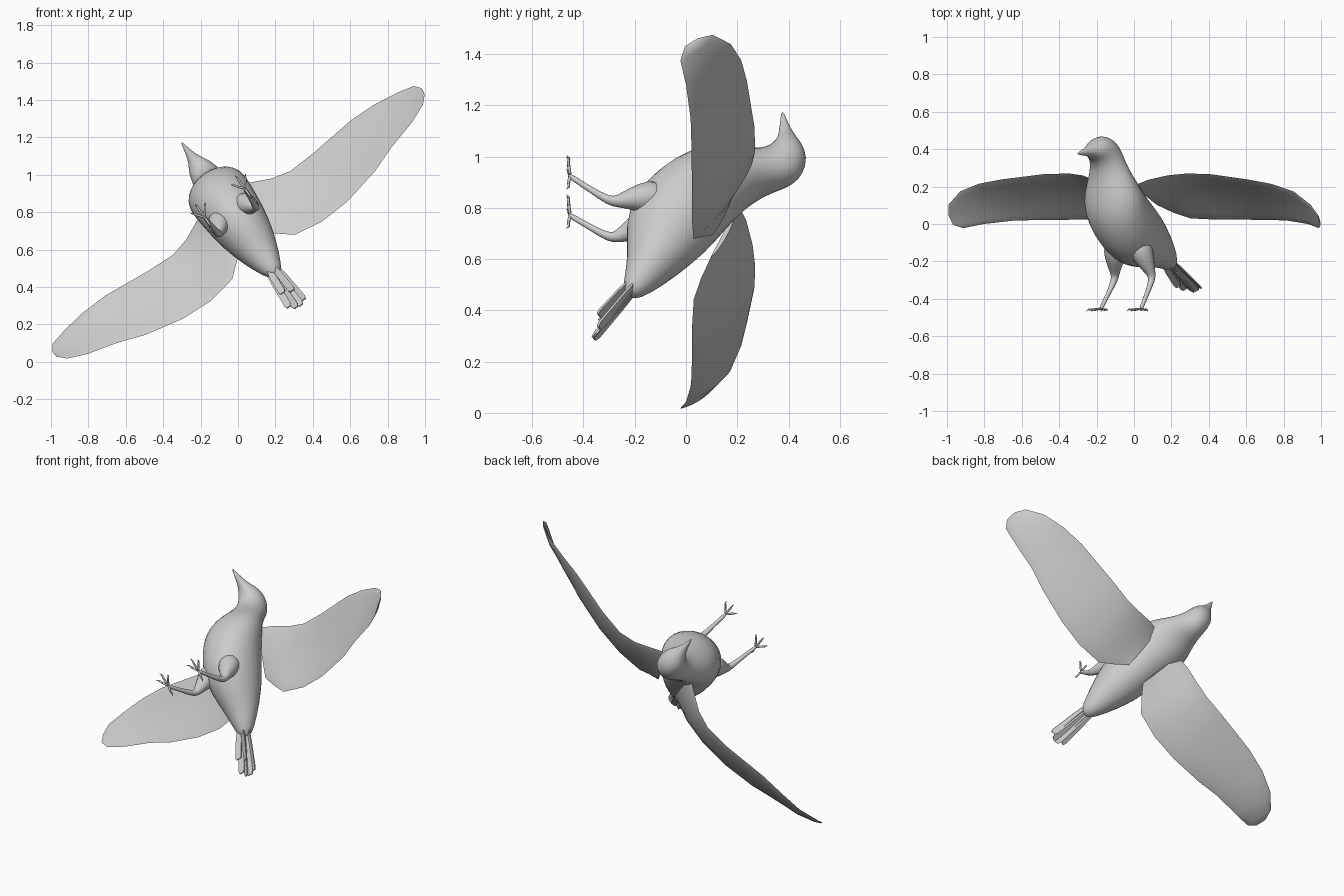
import bpy, bmesh, math
from mathutils import Matrix, Vector

if "Cube" in bpy.data.objects:
    bpy.data.objects.remove(bpy.data.objects["Cube"])

# The bird is designed in its own frame (side, forward, up), then tilted
C, S = 0.814, 0.581
TILT = Matrix(((-C, -S, 0, 0), (0, 0, 1, 0), (-S, C, 0, 0.75), (0, 0, 0, 1)))

grey = bpy.data.materials.new("plain_grey")
grey.diffuse_color = (0.6, 0.6, 0.6, 1)
grey.use_nodes = True
grey.node_tree.nodes["Principled BSDF"].inputs["Base Color"].default_value = grey.diffuse_color


def loft(name, rings, subdiv=1, angle=60):
    """Skin a list of closed rings and cap both ends."""
    bm = bmesh.new()
    rows = [[bm.verts.new(p) for p in ring] for ring in rings]
    n = len(rows[0])
    for r0, r1 in zip(rows, rows[1:]):
        for i in range(n):
            j = (i + 1) % n
            bm.faces.new((r0[i], r0[j], r1[j], r1[i]))
    bm.faces.new(rows[0])
    bm.faces.new(rows[-1])
    bmesh.ops.recalc_face_normals(bm, faces=bm.faces)
    me = bpy.data.meshes.new(name)
    bm.to_mesh(me)
    bm.free()
    me.materials.append(grey)
    ob = bpy.data.objects.new(name, me)
    bpy.context.collection.objects.link(ob)
    ob.matrix_world = TILT
    if subdiv:
        mod = ob.modifiers.new("smooth", "SUBSURF")
        mod.levels = mod.render_levels = subdiv
    bpy.ops.object.select_all(action='DESELECT')
    ob.select_set(True)
    bpy.context.view_layer.objects.active = ob
    bpy.ops.object.shade_smooth_by_angle(angle=math.radians(angle))
    return ob


def tube(name, pts, sides=8):
    """Tapered tube through (side, forward, up, radius) points."""
    P = [Vector(p[:3]) for p in pts]
    rings = []
    for k, p in enumerate(P):
        d = (P[min(k + 1, len(P) - 1)] - P[max(k - 1, 0)]).normalized()
        u = d.cross(Vector((1, 0.3, 0.1))).normalized()
        v = d.cross(u)
        r = pts[k][3]
        rings.append([p + r * (math.cos(t) * u + math.sin(t) * v)
                      for t in (2 * math.pi * i / sides for i in range(sides))])
    return loft(name, rings)


# Body, neck, head and beak: back point, front point, half width
sections = [
    (-.365, -.185, -.36, -.24, .024), (-.33, -.13, -.31, -.25, .058),
    (-.23, -.02, -.18, -.226, .11), (-.12, .09, -.03, -.242, .15),
    (-.02, .16, .10, -.212, .166), (.05, .21, .215, -.12, .175),
    (.10, .25, .29, -.01, .178), (.135, .29, .318, .09, .157),
    (.155, .33, .316, .20, .123), (.17, .375, .322, .28, .1),
    (.19, .425, .345, .322, .087), (.235, .46, .37, .342, .08),
    (.30, .475, .39, .352, .069), (.36, .455, .405, .358, .049),
    (.41, .422, .43, .362, .029), (.47, .398, .473, .367, .014),
    (.523, .38, .523, .372, .003)]
rings = []
for bf, bu, ff, fu, w in sections:
    mid = Vector((0, (bf + ff) / 2, (bu + fu) / 2))
    half = Vector((0, (bf - ff) / 2, (bu - fu) / 2))
    rings.append([mid + half * math.cos(t) + Vector((w * math.sin(t), 0, 0))
                  for t in (2 * math.pi * i / 16 for i in range(16))])
loft("body", rings)

# Wing stations: leading edge (side, forward, up), trailing edge
stations = [
    (.10, .16, .20, .07, -.12, .10), (.18, .13, .235, .135, -.175, .06),
    (.28, .083, .26, .204, -.233, .03), (.385, .057, .27, .366, -.261, .023),
    (.541, .064, .267, .54, -.252, .023), (.81, .09, .238, .75, -.207, .022),
    (.96, .085, .215, .90, -.153, .018), (1.093, .066, .175, 1.065, -.109, .0),
    (1.186, .044, .105, 1.168, -.066, -.022), (1.213, .01, .05, 1.206, -.027, -.005)]
CH = 8
for side, label in ((1, "left"), (-1, "right")):
    rings = []
    for k, s in enumerate(stations):
        le, te = Vector(s[:3]), Vector(s[3:])
        chord = te - le
        nrm = Vector((0, chord.z, -chord.y)).normalized()
        thick = 0.009 if k < len(stations) - 1 else 0.004

        def point(i, sign):
            t = (1 - math.cos(math.pi * i / CH)) / 2
            bulge = math.sqrt(max(0, 4 * t * (1 - t)))
            off = 0.04 * chord.length * 4 * t * (1 - t) + sign * thick * bulge
            p = le + chord * t + nrm * off
            return (side * p.x, p.y, p.z)
        rings.append([point(i, 1) for i in range(CH + 1)] +
                     [point(i, -1) for i in range(CH - 1, 0, -1)])
    loft(label + "_wing", rings, subdiv=0)

# Tail feathers: four long ones above two short ones
tail = [(-.04, -.545, -.34), (-.013, -.56, -.355), (.013, -.555, -.36),
        (.04, -.53, -.35), (-.02, -.47, -.34), (.025, -.45, -.335)]
for n, (a, tf, tu) in enumerate(tail):
    start = Vector((a * 0.6, -.29, -.175 if n < 4 else -.21))
    end = Vector((a * 1.1, tf, tu))
    d = end - start
    up = Vector((0, -d.z, d.y)).normalized() * 0.004
    rings = []
    for t, w in ((0, .012), (.4, .018), (.93, .019), (1, .012)):
        p = start + d * t
        tilt = Vector((0, 0, -0.4 * w if n % 2 else 0.4 * w))
        sw = Vector((w, 0, 0)) + tilt
        rings.append([p - sw + up, p + sw + up, p + sw - up, p - sw - up])
    loft("tail_feather", rings, subdiv=0, angle=30)

# Legs and feet
for s, label in ((1, "left"), (-1, "right")):
    tube(label + "_leg", [
        (s * .06, .07, -.08, .07), (s * .085, .05, -.15, .075),
        (s * .106, .03, -.215, .047),
        (s * .12, .006, -.27, .025), (s * .123, .006, -.3, .02),
        (s * .127, .06, -.375, .012), (s * .131, .11, -.44, .013),
        (s * .132, .125, -.46, .008)])
    for ang, length in ((-38, .08), (0, .088), (38, .08), (180, .065)):
        dx, dy = math.sin(math.radians(ang)), math.cos(math.radians(ang))
        steps = ((0, -.452, .009), (.35, -.456, .007), (.7, -.46, .008),
                 (.85, -.453, .005), (1, -.469, .0015))
        tube(label + "_toe", [(s * .132 + dx * length * t, .122 + dy * length * t, u, r)
                              for t, u, r in steps], 6)
